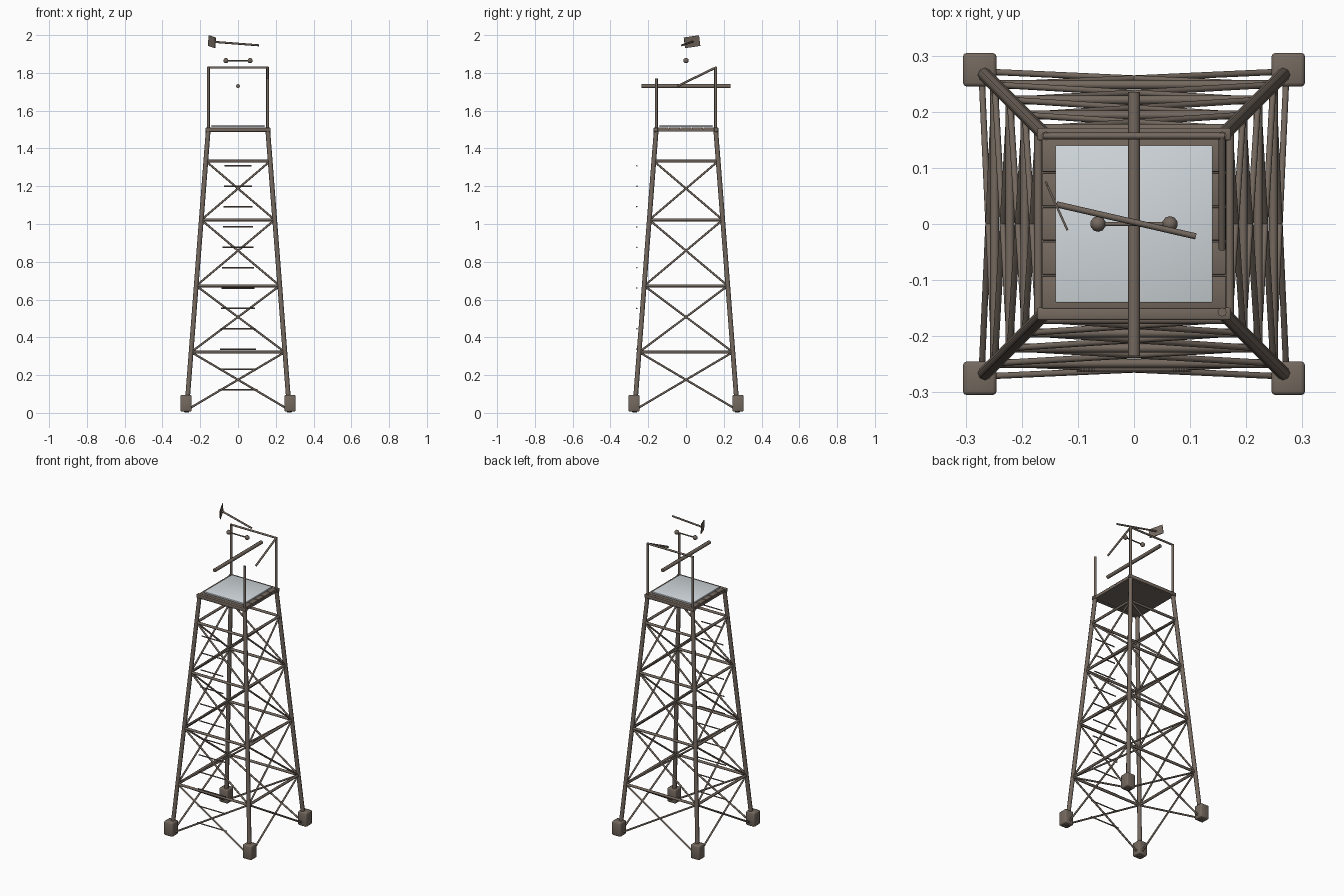
import bpy
from math import radians
from mathutils import Vector, Matrix

cube = bpy.data.objects.get("Cube")
if cube:
    bpy.data.objects.remove(cube, do_unlink=True)


def material(name, rgb):
    m = bpy.data.materials.new(name)
    m.use_nodes = True
    m.diffuse_color = (*rgb, 1)
    m.node_tree.nodes["Principled BSDF"].inputs["Base Color"].default_value = (*rgb, 1)
    return m


WOOD = material("weathered_wood", (0.175, 0.14, 0.114))
SHEET = material("pale_sheet", (0.64, 0.69, 0.72))


def finish(name, mat):
    ob = bpy.context.object
    ob.name = name
    ob.data.materials.append(mat)
    return ob


def rod(name, a, b, radius, sides=8):
    """Straight round bar between two points."""
    a, b = Vector(a), Vector(b)
    d = b - a
    bpy.ops.mesh.primitive_cylinder_add(
        vertices=sides, radius=radius, depth=d.length, location=(a + b) / 2,
        rotation=d.to_track_quat('Z', 'Y').to_euler())
    bpy.ops.object.shade_smooth_by_angle(angle=radians(50))
    return finish(name, WOOD)


def box(name, center, size, mat=WOOD, bevel=0):
    """Box, softened with smooth rounded edges when a bevel is given."""
    bpy.ops.mesh.primitive_cube_add(size=1, location=center)
    ob = finish(name, mat)
    ob.data.transform(Matrix.Diagonal((*size, 1)))
    if bevel:
        mod = ob.modifiers.new("Bevel", 'BEVEL')
        mod.width, mod.segments = bevel, 2
        bpy.ops.object.shade_smooth()
    return ob


def spread(z):
    """Half distance between the leg centres at height z."""
    return 0.273 - 0.077 * z


CORNERS = [(-1, -1), (1, -1), (1, 1), (-1, 1)]


def leg_point(corner, z):
    return Vector((corner[0] * spread(z), corner[1] * spread(z), z))


# Legs and footings
for c in CORNERS:
    rod("leg", leg_point(c, 0.003), leg_point(c, 1.5), 0.0125)
    box("footing", (c[0] * 0.275, c[1] * 0.275, 0.051), (0.06, 0.06, 0.088), WOOD, 0.007)

# Horizontal rails and cross braces on all four sides
LEVELS = [0.015, 0.322, 0.673, 1.022, 1.333]
for i, c in enumerate(CORNERS):
    n = CORNERS[(i + 1) % 4]
    for z in LEVELS[1:]:
        rod("side_rail", leg_point(c, z), leg_point(n, z), 0.008)
    for low, high in zip(LEVELS, LEVELS[1:]):
        rod("cross_brace", leg_point(c, low), leg_point(n, high), 0.0055)
        rod("cross_brace", leg_point(n, low), leg_point(c, high), 0.0055)

# Ladder rungs
for i in range(12):
    z = 0.122 + i * 0.1078
    half = 0.102 - 0.0028 * i
    rod("ladder_rung", (-half, -0.26, z), (half, -0.26, z), 0.004, 6)

# Platform
box("platform_base", (0, 0, 1.496), (0.33, 0.33, 0.012))
for s in (-1, 1):
    box("platform_edge", (0, s * 0.16, 1.499), (0.345, 0.022, 0.022), WOOD, 0.003)
for i in range(5):
    box("plank", (0, (i - 2) * 0.061, 1.505), (0.328, 0.058, 0.012), WOOD, 0.002)
box("roof_sheet", (0, 0, 1.519), (0.28, 0.28, 0.01), SHEET, 0.002)

# Posts and upper frame
P = 0.157
rod("back_post", (-P, P, 1.5), (-P, P, 1.83), 0.008)
rod("back_post", (P, P, 1.5), (P, P, 1.83), 0.008)
rod("front_post", (P, -P, 1.5), (P, -P, 1.77), 0.008)
rod("top_rail", (-P - 0.004, P, 1.828), (P + 0.004, P, 1.828), 0.006)
rod("fallen_rail", (P, P, 1.828), (P, -0.045, 1.73), 0.006)
rod("ridge_beam", (0, -0.235, 1.73), (0, 0.235, 1.73), 0.011)

# Bar with round ends
rod("ball_bar", (-0.064, 0, 1.865), (0.064, 0, 1.865), 0.004)
for s in (-1, 1):
    bpy.ops.mesh.primitive_uv_sphere_add(segments=10, ring_count=6, radius=0.014,
                                         location=(s * 0.064, 0, 1.865))
    bpy.ops.object.shade_smooth()
    finish("end_ball", WOOD)

# Wind vane: rod and tail plate
rod("vane_rod", (-0.138, 0.035, 1.965), (0.11, -0.022, 1.946), 0.0055)
plate = box("vane_tail", (0, 0, 0), (0.004, 0.088, 0.057))
across = Vector((-0.036, 0.08, 0.012)).normalized()
normal = across.cross(Vector((0, 0, 1))).normalized()
up = normal.cross(across)
plate.matrix_world = Matrix.Translation((-0.138, 0.032, 1.965)) @ \
    Matrix((normal, across, up)).transposed().to_4x4()
